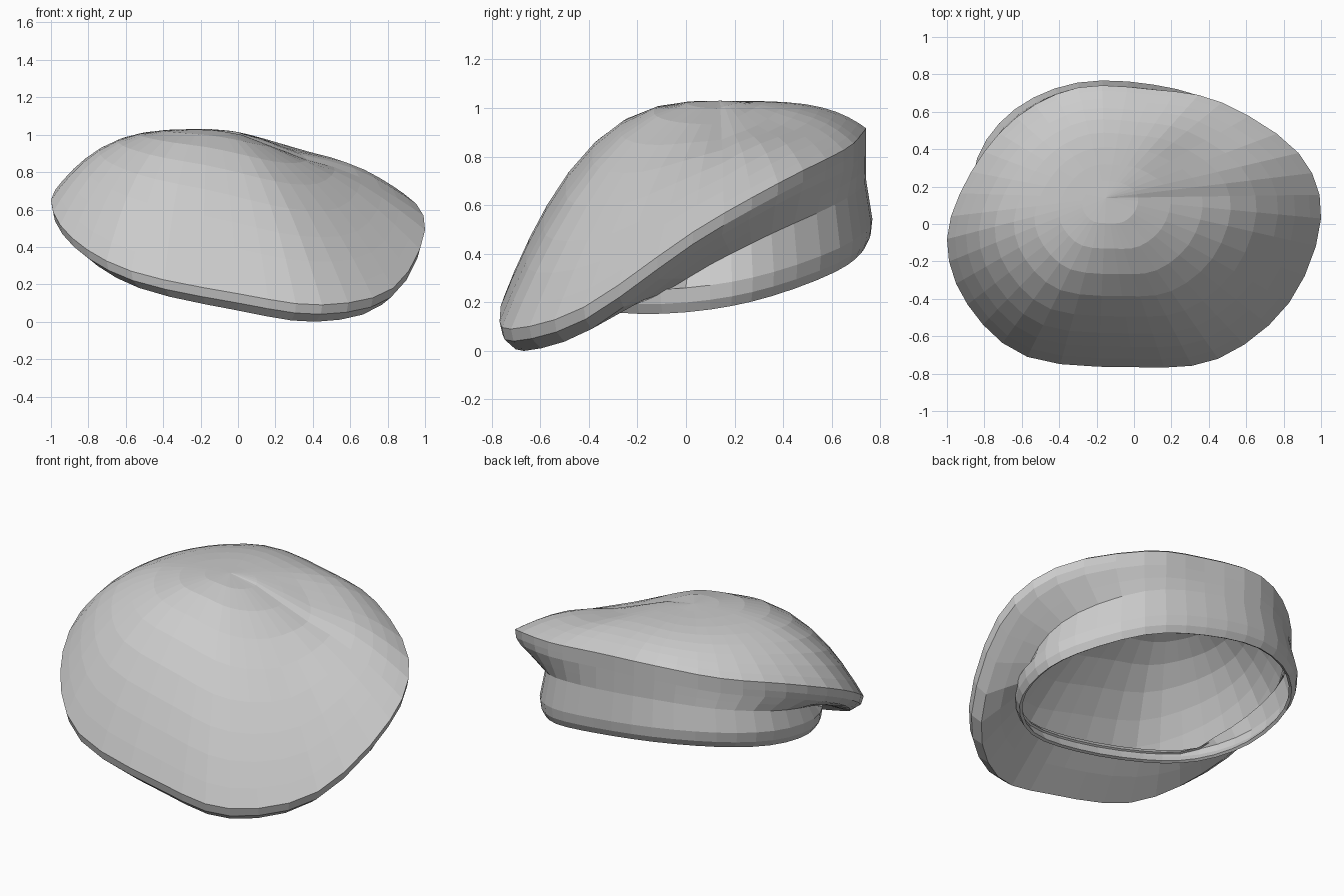
import bpy, bmesh, math
from mathutils import Vector

if "Cube" in bpy.data.objects:
    bpy.data.objects.remove(bpy.data.objects["Cube"])

N = 39

# Widest edge of the slouched crown (front dips low, back rides high)
RIM = [(1, .03, .50), (.88, .38, .70), (.47, .65, .84), (.1, .72, .90), (-.3, .73, .93),
       (-.63, .57, .88), (-.87, .28, .80), (-1, -.08, .66), (-.89, -.43, .46),
       (-.57, -.71, .28), (0, -.765, .16), (.45, -.72, .10), (.83, -.42, .19)]
# Matching plan outline of the head band
BAND = [(.79, .10), (.72, .36), (.45, .63), (.1, .74), (-.3, .75), (-.63, .61), (-.83, .35),
        (-.85, 0), (-.7, -.28), (-.42, -.43), (0, -.5), (.38, -.45), (.68, -.2)]
# Fullness of the dome every 45 degrees, starting at +x
FULL = [1.7, 3.2, 4, 3.8, 3.4, 3.1, 2.7, 2.1]


def closed_curve(points, count):
    """Sample a closed Catmull-Rom curve."""
    pts = [Vector(p) for p in points]
    out = []
    for i in range(count):
        u = i * len(pts) / count
        k, t = int(u), u - int(u)
        a, b, c, d = (pts[(k + j) % len(pts)] for j in (-1, 0, 1, 2))
        out.append(.5 * (2 * b + (c - a) * t + (2 * a - 5 * b + 4 * c - d) * t * t
                         + (3 * b - a - 3 * c + d) * t ** 3))
    return out


def clamp(v):
    return max(0.0, min(1.0, v))


rim = closed_curve(RIM, N)
band = closed_curve(BAND, N)
apex = Vector((-.15, .14, 1.04))


def fullness(r):
    u = math.atan2(r.y - apex.y, r.x - apex.x) / (math.pi / 4) % 8
    k = int(u) % 8
    t = u - int(u)
    return FULL[k] * (1 - t) + FULL[(k + 1) % 8] * t


# Domed top: rings from apex out to the rim, with a soft dent at the right
rings = []
for s in (.15, .3, .45, .58, .7, .8, .88, .95, 1):
    ring = []
    for r in rim:
        p = apex.lerp(r, s)
        p.z = r.z + (apex.z - r.z) * (1 - s ** fullness(r))
        p.z -= .06 * math.exp(-((p.x - .3) ** 2 + (p.y - .27) ** 2) / .06)
        ring.append(p)
    rings.append(ring)


def band_point(b, scale, lift):
    """Point of the head band: tilted oval, scaled about its middle."""
    z = .27 - .13 * b.x + .12 * b.y + .12 * b.y * b.y
    return Vector((b.x * scale, (b.y - .11) * scale + .11, z + lift))


# Rolled lip under the rim, underside crease, then bulging band
roll, lip, under, crease, bulge, low, hem = ([] for _ in range(7))
for r, b in zip(rim, band):
    back = clamp((r.z - .5) / .35)
    inset = .075 * (1 - back)
    m = Vector((r.x * (1 - inset * .2), r.y * (1 - inset * .2), r.z - .05))
    l = Vector((r.x * (1 - inset), r.y * (1 - inset), r.z - .09))
    c = band_point(b, .97, 0)
    c.z += .07 + .5 * max(0, l.z - c.z)
    roll.append(m)
    lip.append(l)
    under.append(l.lerp(c, .5))
    crease.append(c)
    bulge.append(band_point(b, 1.01, .1))
    low.append(band_point(b, 1, .04))
    hem.append(band_point(b, .97, 0))
rings += [roll, lip, under, crease, bulge, low, hem]

# Settle on the ground and centre
pts = [p for ring in rings for p in ring]
lo = Vector([min(p[i] for p in pts) for i in range(3)])
hi = Vector([max(p[i] for p in pts) for i in range(3)])
shift = Vector((-(lo.x + hi.x) / 2, -(lo.y + hi.y) / 2, -lo.z))

bm = bmesh.new()
top = bm.verts.new(apex + shift)
grid = [[bm.verts.new(p + shift) for p in ring] for ring in rings]
for i in range(N):
    j = (i + 1) % N
    bm.faces.new((top, grid[0][i], grid[0][j]))
    for a, b in zip(grid, grid[1:]):
        bm.faces.new((a[i], b[i], b[j], a[j]))

mesh = bpy.data.meshes.new("beret")
bm.to_mesh(mesh)
bm.free()
hat = bpy.data.objects.new("beret", mesh)
bpy.context.collection.objects.link(hat)

# Cloth thickness, inward only
solid = hat.modifiers.new("cloth", 'SOLIDIFY')
solid.thickness = .018
solid.offset = -1
